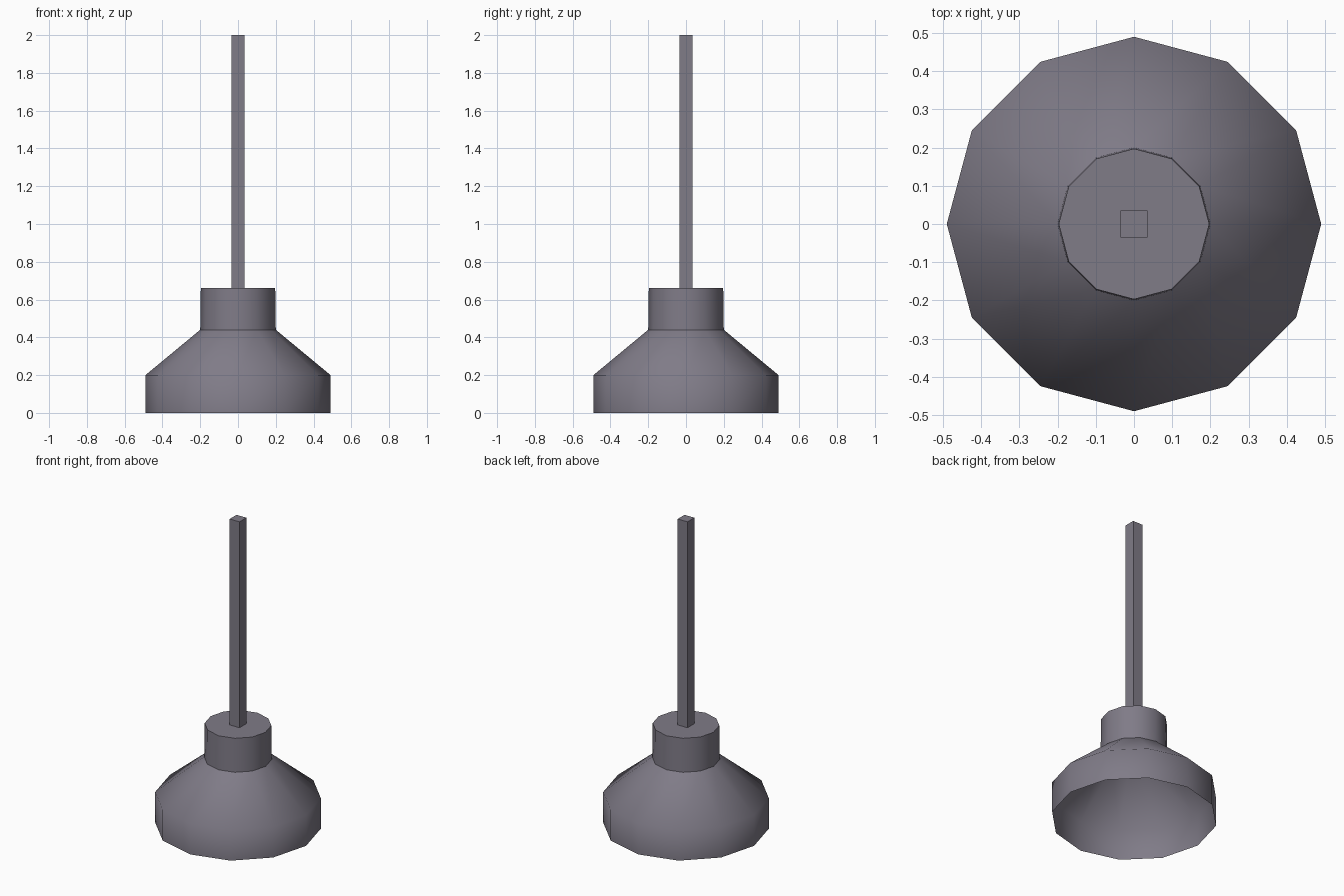
import bpy
import bmesh
from math import cos, sin, tau, radians

cube = bpy.data.objects.get("Cube")
if cube:
    bpy.data.objects.remove(cube, do_unlink=True)

SIDES = 12

grey = bpy.data.materials.new("purple_grey")
grey.use_nodes = True
colour = (0.215, 0.2, 0.245, 1)
grey.diffuse_color = colour
grey.node_tree.nodes["Principled BSDF"].inputs["Base Color"].default_value = colour


def lathe(name, profile, sides, start=0.0, caps=()):
    """Turn a (radius, height) profile; caps lists the rings to close."""
    bm = bmesh.new()
    rings = [[bm.verts.new((r * cos(start + tau * i / sides),
                            r * sin(start + tau * i / sides), z))
              for i in range(sides)] for r, z in profile]
    for low, high in zip(rings, rings[1:]):
        for i in range(sides):
            j = (i + 1) % sides
            bm.faces.new((low[i], low[j], high[j], high[i]))
    if "bottom" in caps:
        bm.faces.new(rings[0][::-1])
    if "top" in caps:
        bm.faces.new(rings[-1])
    mesh = bpy.data.meshes.new(name)
    bm.to_mesh(mesh)
    bm.free()
    mesh.materials.append(grey)
    obj = bpy.data.objects.new(name, mesh)
    bpy.context.collection.objects.link(obj)
    bpy.ops.object.select_all(action="DESELECT")
    obj.select_set(True)
    bpy.context.view_layer.objects.active = obj
    bpy.ops.object.shade_smooth_by_angle(angle=radians(60))
    return obj


# Thin open cup: straight skirt and sloping shoulder
lathe("suction_cup", [(0.49, 0), (0.49, 0.2), (0.2, 0.44)], SIDES)

# Collar that holds the handle
lathe("collar", [(0.2, 0.44), (0.197, 0.66)], SIDES, caps=("bottom", "top"))

# Square handle
lathe("handle", [(0.05, 0.66), (0.05, 2)], 4, start=tau / 8, caps=("bottom", "top"))
